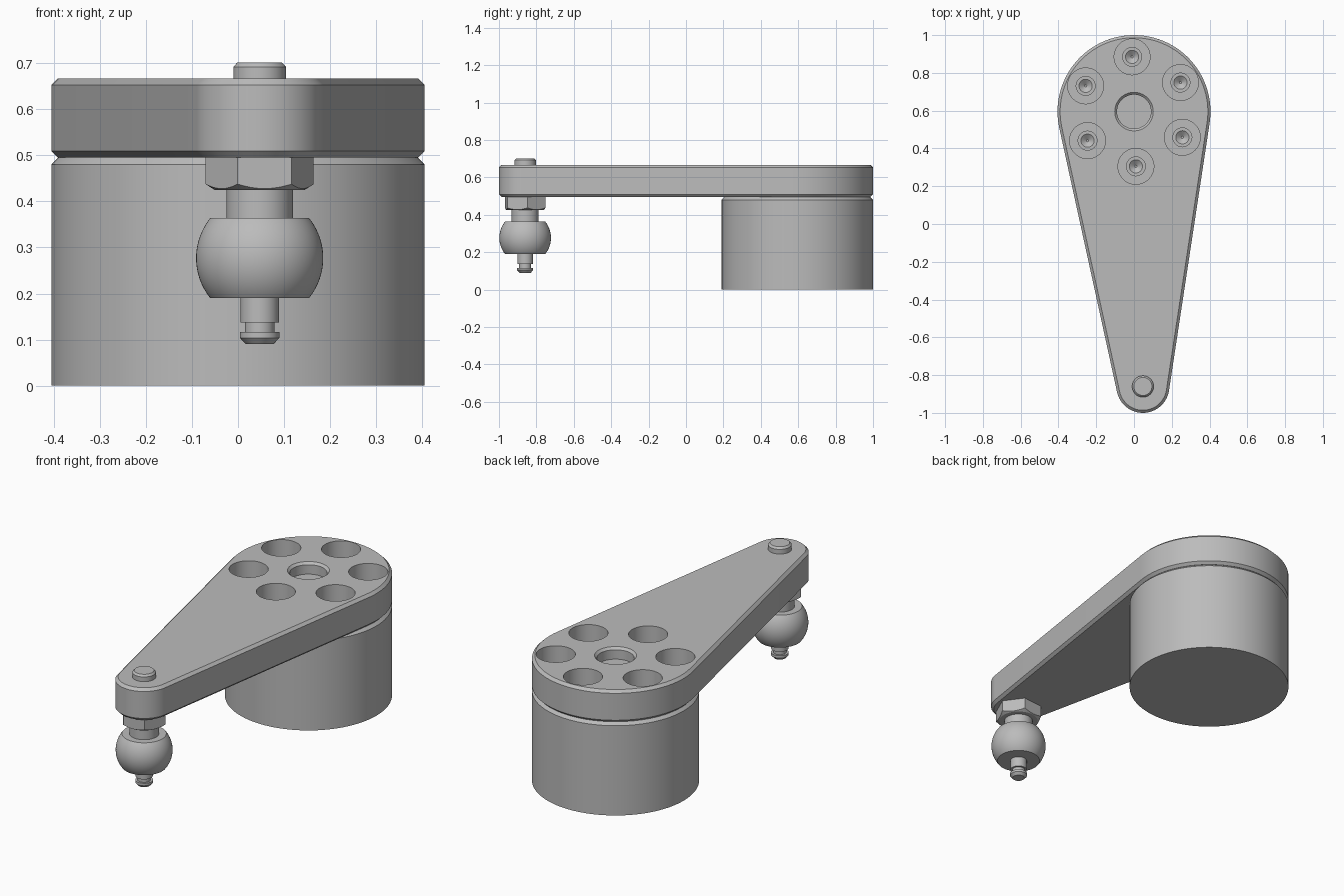
import bpy, bmesh, math
from math import cos, sin, pi

cube = bpy.data.objects.get("Cube")
if cube:
    bpy.data.objects.remove(cube, do_unlink=True)

steel = bpy.data.materials.new("brushed grey")
steel.use_nodes = True
GREY = (0.5, 0.5, 0.5, 1)
steel.diffuse_color = GREY
steel.node_tree.nodes["Principled BSDF"].inputs["Base Color"].default_value = GREY

HUB = (0, 0.595)        # wide end of the arm
TIP = (0.047, -0.86)    # narrow end of the arm
HUB_R, TIP_R = 0.405, 0.14
TOP, BOTTOM, BEVEL = 0.667, 0.495, 0.014


def stack(name, loops):
    """Skin a stack of equal-length point loops and cap both ends."""
    bm = bmesh.new()
    rings = [[bm.verts.new(p) for p in loop] for loop in loops]
    n = len(rings[0])
    for a, b in zip(rings, rings[1:]):
        for i in range(n):
            j = (i + 1) % n
            bm.faces.new((a[i], a[j], b[j], b[i]))
    bm.faces.new(rings[0][::-1])
    bm.faces.new(rings[-1])
    bmesh.ops.recalc_face_normals(bm, faces=bm.faces)
    mesh = bpy.data.meshes.new(name)
    bm.to_mesh(mesh)
    bm.free()
    mesh.materials.append(steel)
    obj = bpy.data.objects.new(name, mesh)
    bpy.context.collection.objects.link(obj)
    return obj


def turned(name, centre, profile, sides=64, turn=0):
    """Lathe a list of (radius, height) around a vertical axis."""
    return stack(name, [[(centre[0] + r * cos(turn + 2 * pi * i / sides),
                          centre[1] + r * sin(turn + 2 * pi * i / sides), z)
                         for i in range(sides)] for r, z in profile])


def boolean(obj, tool, operation):
    mod = obj.modifiers.new("cut", "BOOLEAN")
    mod.operation, mod.solver, mod.object = operation, "EXACT", tool
    bpy.context.view_layer.objects.active = obj
    bpy.ops.object.modifier_apply(modifier=mod.name)
    bpy.data.objects.remove(tool, do_unlink=True)


def smooth(obj, angle=25):
    bpy.ops.object.select_all(action="DESELECT")
    obj.select_set(True)
    bpy.context.view_layer.objects.active = obj
    bpy.ops.object.shade_smooth_by_angle(angle=math.radians(angle))


def arm_outline(inset, z):
    """Two arcs joined by their common tangents."""
    dx, dy = TIP[0] - HUB[0], TIP[1] - HUB[1]
    axis = math.atan2(dy, dx)
    half = math.acos((HUB_R - TIP_R) / math.hypot(dx, dy))
    pts = []
    for (cx, cy), r, start, end, n in (
            (HUB, HUB_R, axis + half, axis + 2 * pi - half, 64),
            (TIP, TIP_R, axis - half, axis + half, 32)):
        for i in range(n + 1):
            a = start + (end - start) * i / n
            pts.append((cx + (r - inset) * cos(a), cy + (r - inset) * sin(a), z))
    return pts


# Tapered arm with chamfered rims
arm = stack("arm", [arm_outline(BEVEL, BOTTOM), arm_outline(0, BOTTOM + BEVEL),
                    arm_outline(0, TOP - BEVEL), arm_outline(BEVEL, TOP)])

# Central recess with a chamfered mouth
boolean(arm, turned("centre_cutter", HUB, [
    (0.09, 0.605), (0.09, TOP - 0.012), (0.102, TOP), (0.102, TOP + 0.05)]), "DIFFERENCE")

# Ring of six counterbored screw holes
for k in range(6):
    a = math.radians(92 + 60 * k)
    spot = (HUB[0] + 0.29 * cos(a), HUB[1] + 0.29 * sin(a))
    boolean(arm, turned("screw_cutter", spot, [
        (0.006, 0.503), (0.035, 0.525), (0.05, 0.525), (0.05, 0.56),
        (0.095, 0.56), (0.095, TOP + 0.05)], 48), "DIFFERENCE")
smooth(arm)

# Drum under the wide end
smooth(turned("drum", HUB, [(HUB_R, 0), (HUB_R, 0.48), (HUB_R - 0.015, BOTTOM)], 96))

# Hexagonal collar, corners rounded off by a cone on the underside
collar = turned("hex_collar", TIP, [(0.118, 0.425), (0.118, BOTTOM)], 6, math.radians(6))
boolean(collar, turned("collar_cone", TIP, [
    (0.096, 0.424), (0.125, 0.442), (0.125, 0.6)]), "INTERSECT")

# Stud neck, truncated ball and grooved tail
smooth(turned("stud_neck", TIP, [(0.072, 0.34), (0.072, 0.44)]))
BALL_R, BALL_Z, CUT = 0.138, 0.277, 0.0865
limit = math.asin(CUT / BALL_R)
smooth(turned("ball", TIP, [
    (BALL_R * cos(t), BALL_Z + BALL_R * sin(t))
    for t in [limit * (i / 10 - 1) for i in range(21)]]))
smooth(turned("stud_tail", TIP, [
    (0.03, 0.09), (0.043, 0.104), (0.043, 0.117), (0.032, 0.117),
    (0.032, 0.137), (0.042, 0.137), (0.042, 0.2)], 48))

# Stud end showing above the arm
smooth(turned("stud_cap", TIP, [(0.057, 0.64), (0.057, 0.692), (0.048, 0.702)], 48))
